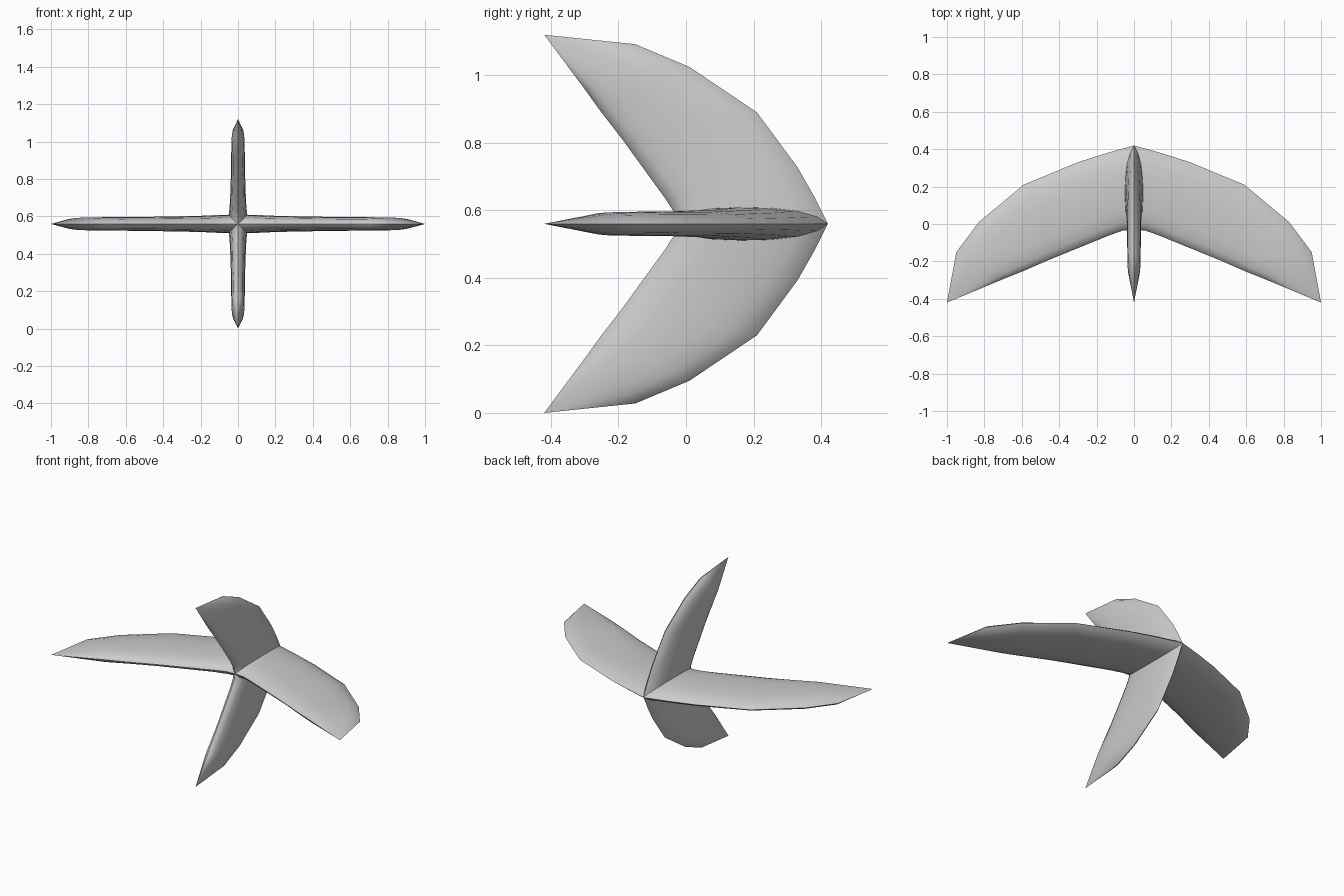
import bpy, bmesh, math

if "Cube" in bpy.data.objects:
    bpy.data.objects.remove(bpy.data.objects["Cube"])

# Span stations: leading edge (x, y), trailing edge (x, y), half thickness
STATIONS = [
    ((0.00, 0.42), (0.00, -0.03), 0.050),
    ((0.15, 0.378), (0.06, -0.035), 0.048),
    ((0.30, 0.33), (0.13, -0.06), 0.043),
    ((0.59, 0.21), (0.45, -0.19), 0.037),
    ((0.83, 0.01), (0.60, -0.255), 0.036),
    ((0.95, -0.15), (0.70, -0.295), 0.034),
]
TIP = (1.0, -0.42)
# Lens section: chord fraction, thickness fraction
SECTION = [(0.06, 0.42), (0.18, 0.76), (0.35, 0.95), (0.55, 1.0),
           (0.75, 0.93), (0.9, 0.72), (0.97, 0.4)]
CENTRE_Z = 0.56


def ring_points(lead, trail, half):
    loop = [(0, 0)] + SECTION + [(1, 0)] + [(c, -t) for c, t in reversed(SECTION)]
    return [(lead[0] + (trail[0] - lead[0]) * c,
             lead[1] + (trail[1] - lead[1]) * c, half * t) for c, t in loop]


def make_blade(name, angle, length):
    bm = bmesh.new()
    a = math.radians(angle)
    ca, sa = math.cos(a), math.sin(a)

    # Turn a flat blade point around the y axis
    def place(p):
        x, y, z = p[0] * length, p[1], p[2]
        return bm.verts.new((x * ca - z * sa, y, x * sa + z * ca + CENTRE_Z))

    rings = [[place(p) for p in ring_points(*s)] for s in STATIONS]
    n = len(rings[0])
    for r0, r1 in zip(rings, rings[1:]):
        for i in range(n):
            j = (i + 1) % n
            bm.faces.new((r0[i], r0[j], r1[j], r1[i]))
    # Pointed tip
    tip = place((*TIP, 0))
    for i in range(n):
        bm.faces.new((rings[-1][i], rings[-1][(i + 1) % n], tip))
    bmesh.ops.recalc_face_normals(bm, faces=bm.faces)
    # Open root: make sure normals point outward
    top = max(bm.faces, key=lambda f: abs(f.normal.x * -sa + f.normal.z * ca))
    c = top.calc_center_median()
    side = -c.x * sa + (c.z - CENTRE_Z) * ca
    if side * (-top.normal.x * sa + top.normal.z * ca) < 0:
        bmesh.ops.reverse_faces(bm, faces=bm.faces)
    me = bpy.data.meshes.new(name)
    bm.to_mesh(me)
    bm.free()
    ob = bpy.data.objects.new(name, me)
    bpy.context.collection.objects.link(ob)
    bpy.ops.object.select_all(action='DESELECT')
    ob.select_set(True)
    bpy.context.view_layer.objects.active = ob
    bpy.ops.object.shade_smooth_by_angle(angle=math.radians(40))
    return ob


# Two long side blades, two shorter upright blades
make_blade("right_blade", 0, 1.0)
make_blade("upper_blade", 90, 0.56)
make_blade("left_blade", 180, 1.0)
make_blade("lower_blade", 270, 0.56)
